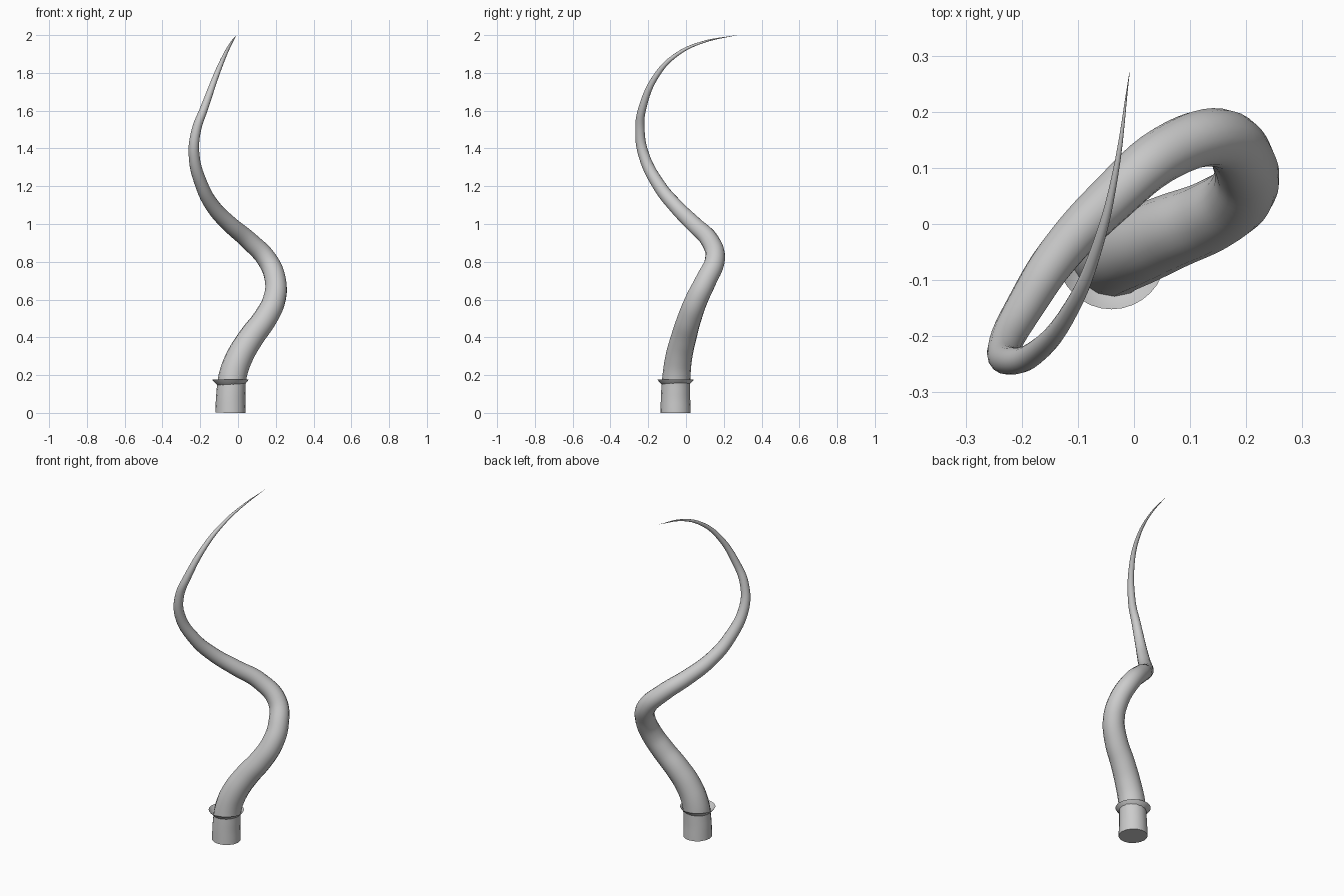
import bpy, bmesh, math
from mathutils import Vector

if "Cube" in bpy.data.objects:
    bpy.data.objects.remove(bpy.data.objects["Cube"])

# Centre line of the tendril, root to tip
PATH = [Vector(p) for p in (
    (-0.04, -0.055, 0), (-0.038, -0.055, 0.1), (-0.027, -0.05, 0.2), (0.01, -0.037, 0.3),
    (0.07, -0.012, 0.4), (0.143, 0.018, 0.5), (0.192, 0.056, 0.6), (0.198, 0.105, 0.7),
    (0.155, 0.153, 0.81), (0.06, 0.128, 0.91), (-0.045, 0.04, 1.0), (-0.13, -0.05, 1.09),
    (-0.19, -0.14, 1.2), (-0.233, -0.225, 1.37), (-0.22, -0.244, 1.5), (-0.18, -0.232, 1.61),
    (-0.11, -0.147, 1.8), (-0.067, -0.045, 1.9), (-0.035, 0.08, 1.96), (-0.008, 0.27, 2.0))]
BASE_RADIUS = 0.08

# Tapered tendril: bevelled curve whose radius falls evenly along its length
lengths = [0.0]
for a, b in zip(PATH, PATH[1:]):
    lengths.append(lengths[-1] + (b - a).length)

curve = bpy.data.curves.new("tendril", 'CURVE')
curve.dimensions = '3D'
curve.bevel_depth = BASE_RADIUS
curve.bevel_resolution = 6
curve.resolution_u = 6
curve.use_fill_caps = True
spline = curve.splines.new('BEZIER')
spline.bezier_points.add(len(PATH) - 1)
for point, co, s in zip(spline.bezier_points, PATH, lengths):
    point.co = co
    point.handle_left_type = point.handle_right_type = 'AUTO'
    point.radius = max(1 - s / lengths[-1], 0.005)
tendril = bpy.data.objects.new("tendril", curve)
bpy.context.collection.objects.link(tendril)
bpy.context.view_layer.objects.active = tendril
tendril.select_set(True)
bpy.ops.object.convert(target='MESH')
bpy.ops.object.shade_smooth_by_angle(angle=math.radians(40))

# Thin flared collar near the root, open at the top
bm = bmesh.new()
rings = []
for radius, z in ((0.07, 0.148), (0.08, 0.157), (0.09, 0.168), (0.097, 0.177)):
    ring = bmesh.ops.create_circle(bm, segments=32, radius=radius)["verts"]
    bmesh.ops.translate(bm, verts=ring, vec=(-0.04, -0.055, z))
    rings.append(ring)
for low, high in zip(rings, rings[1:]):
    for i in range(32):
        j = (i + 1) % 32
        bm.faces.new((low[i], low[j], high[j], high[i])).smooth = True
bmesh.ops.recalc_face_normals(bm, faces=bm.faces)
mesh = bpy.data.meshes.new("collar")
bm.to_mesh(mesh)
bm.free()
bpy.context.collection.objects.link(bpy.data.objects.new("collar", mesh))
